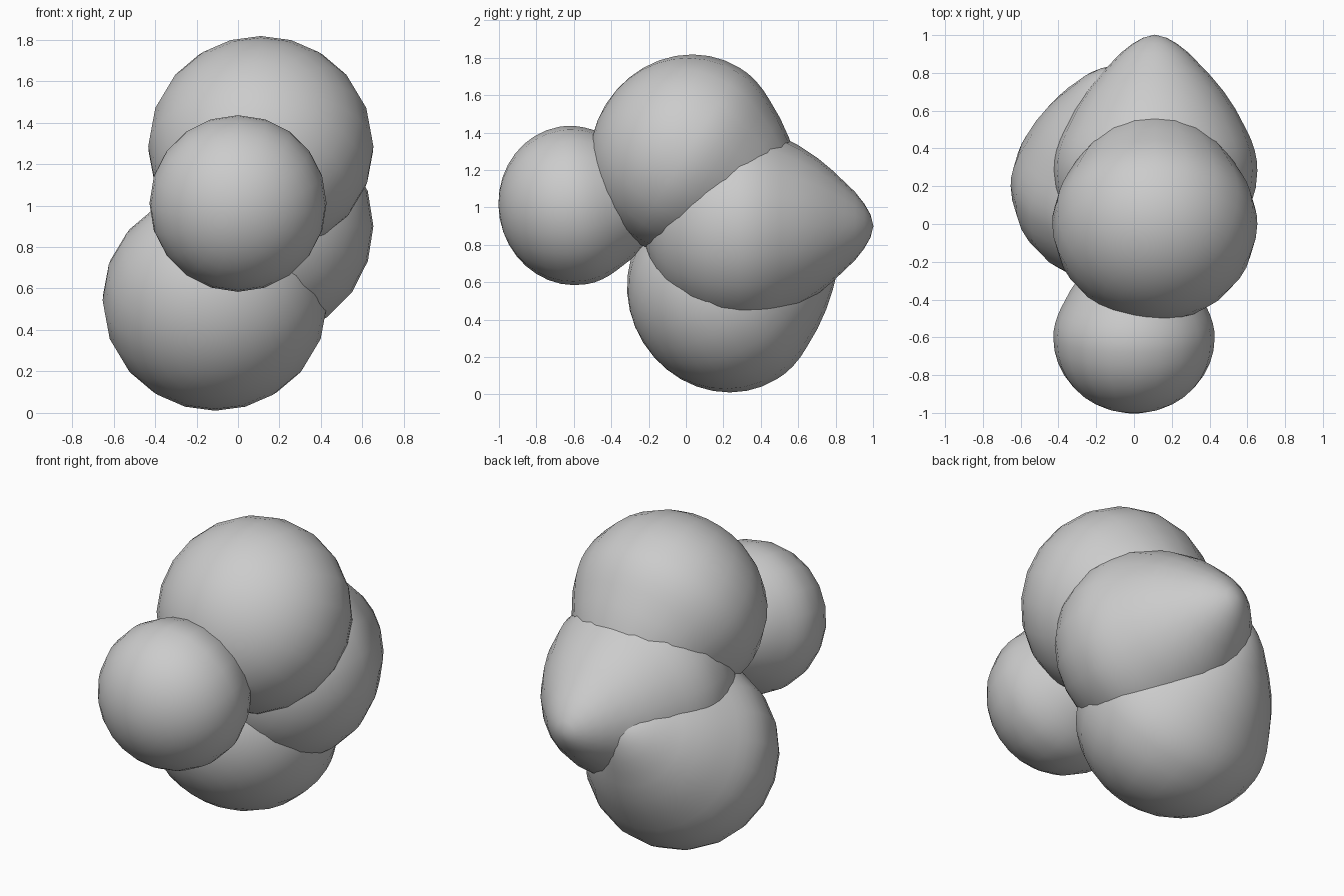
import bpy, bmesh, math
from mathutils import Matrix, Vector

if "Cube" in bpy.data.objects:
    bpy.data.objects.remove(bpy.data.objects["Cube"])

SIDES = 20
# Egg profile in units of its radius: (distance along axis, radius)
BLUNT = [(-0.93 * math.cos(math.radians(a)), math.sin(math.radians(a))) for a in range(10, 90, 10)]
POINTED = [(0, 1), (0.1, 0.995), (0.2, 0.975), (0.31, 0.938), (0.41, 0.89), (0.6, 0.79),
           (0.78, 0.67), (0.93, 0.545), (1.05, 0.43), (1.15, 0.335), (1.24, 0.22), (1.3, 0.115)]
PROFILE = BLUNT + POINTED


def egg(name, centre, radius, pitch):
    """Egg with its tip towards +y, pitched upwards by the given degrees."""
    bm = bmesh.new()
    rings = []
    for d, r in PROFILE:
        rings.append([bm.verts.new((r * math.cos(2 * math.pi * i / SIDES), d,
                                    r * math.sin(2 * math.pi * i / SIDES))) for i in range(SIDES)])
    blunt_end = bm.verts.new((0, -0.93, 0))
    tip = bm.verts.new((0, 1.33, 0))
    for i in range(SIDES):
        j = (i + 1) % SIDES
        for a, b in zip(rings, rings[1:]):
            bm.faces.new((a[i], a[j], b[j], b[i]))
        bm.faces.new((blunt_end, rings[0][j], rings[0][i]))
        bm.faces.new((tip, rings[-1][i], rings[-1][j]))
    bmesh.ops.recalc_face_normals(bm, faces=bm.faces)
    for f in bm.faces:
        f.smooth = True
    mesh = bpy.data.meshes.new(name)
    bm.to_mesh(mesh)
    bm.free()
    obj = bpy.data.objects.new(name, mesh)
    obj.matrix_world = (Matrix.Translation(Vector(centre))
                        @ Matrix.Rotation(math.radians(pitch), 4, 'X')
                        @ Matrix.Scale(radius, 4))
    bpy.context.collection.objects.link(obj)
    return obj


# Small front lobe and the three large lobes of the cluster
egg("front_lobe", (0, -0.605, 1.01), 0.427, 10)
egg("upper_lobe", (0.11, 0, 1.285), 0.543, -32)
egg("back_lobe", (0.11, 0.28, 0.9), 0.543, 0)
egg("lower_lobe", (-0.11, 0.2, 0.543), 0.543, 32)
